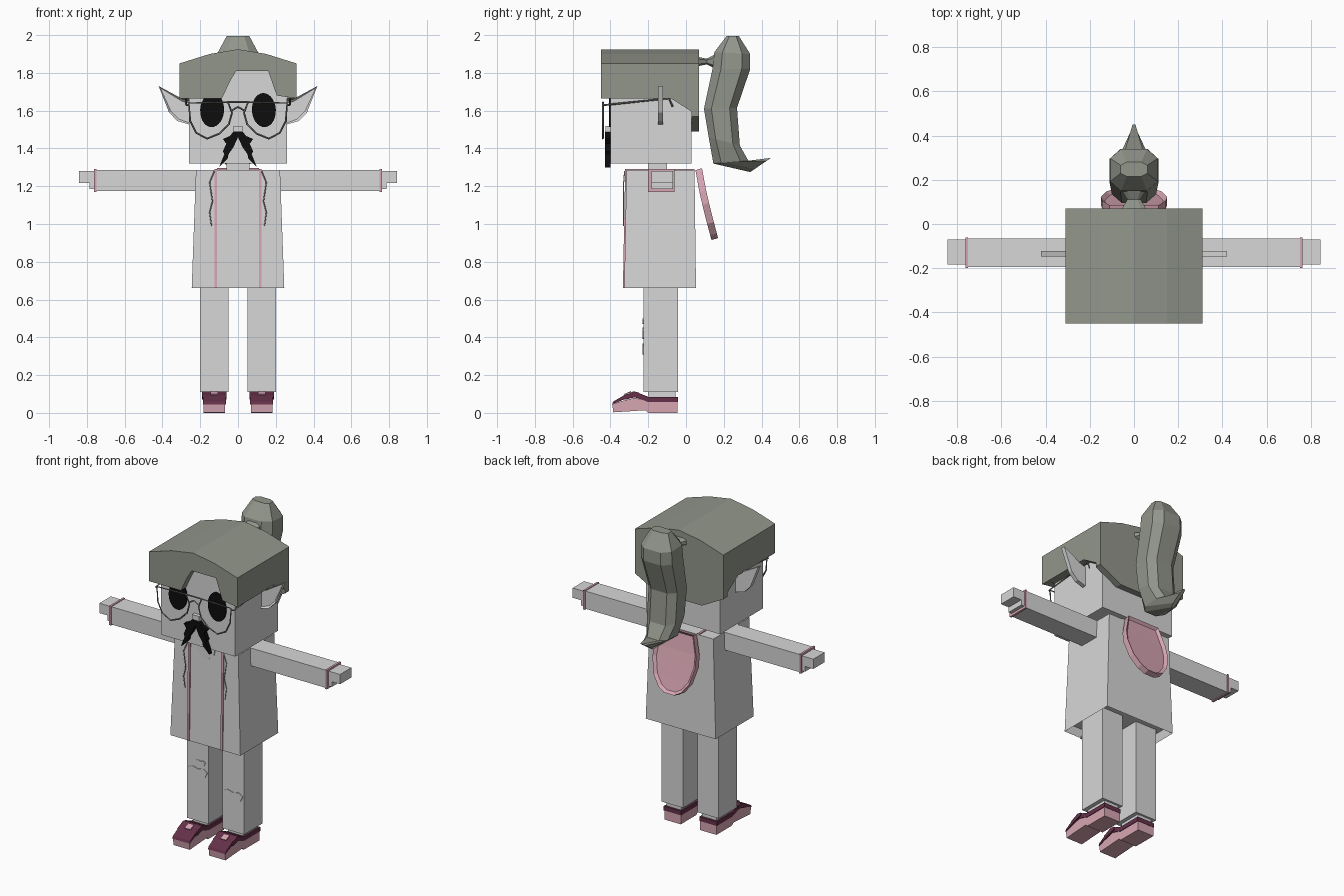
import bpy, bmesh, math
from mathutils import Vector

cube = bpy.data.objects.get("Cube")
if cube:
    bpy.data.objects.remove(cube, do_unlink=True)


def material(name, r, g, b):
    m = bpy.data.materials.new(name)
    m.use_nodes = True
    m.diffuse_color = (r, g, b, 1)
    m.node_tree.nodes["Principled BSDF"].inputs["Base Color"].default_value = (r, g, b, 1)
    return m


GREY = material("light grey", .68, .68, .68)
HAIR = material("olive grey", .29, .305, .26)
PINK = material("dusty pink", .68, .38, .45)
PLUM = material("dark plum", .13, .03, .066)
BLACK = material("black", .004, .004, .004)
WIRE = material("wire grey", .2, .2, .2)


def finish(name, bm, mat):
    bmesh.ops.recalc_face_normals(bm, faces=bm.faces)
    me = bpy.data.meshes.new(name)
    bm.to_mesh(me)
    bm.free()
    me.materials.append(mat)
    ob = bpy.data.objects.new(name, me)
    bpy.context.collection.objects.link(ob)
    return ob


def prism(name, pts, axis, a, b, mat):
    """Extrude a 2D outline from a to b along x (yz outline) or y (xz outline)."""
    bm = bmesh.new()
    place = (lambda p, t: (t, p[0], p[1])) if axis == "x" else (lambda p, t: (p[0], t, p[1]))
    face = bm.faces.new([bm.verts.new(place(p, a)) for p in pts])
    out = bmesh.ops.extrude_face_region(bm, geom=[face])
    shift = Vector(place((0, 0), b - a))
    bmesh.ops.translate(bm, vec=shift, verts=[v for v in out["geom"] if isinstance(v, bmesh.types.BMVert)])
    return finish(name, bm, mat)


def box(name, x, y, z, mat):
    return prism(name, [(x[0], z[0]), (x[1], z[0]), (x[1], z[1]), (x[0], z[1])], "y", y[0], y[1], mat)


def side_box(name, s, x, y, z, mat):
    return box(name, (s * x[0], s * x[1]), y, z, mat)


def loft(name, rings, mat):
    """Skin octagonal rings, each given by front (y, z), back (y, z) and half width."""
    bm = bmesh.new()
    loops = []
    for (fy, fz), (by, bz), w in rings:
        loop = []
        for u, v in ((1, .55), (.55, 1), (-.55, 1), (-1, .55), (-1, -.55), (-.55, -1), (.55, -1), (1, -.55)):
            t = (1 - u) / 2
            loop.append(bm.verts.new((v * w, fy + (by - fy) * t, fz + (bz - fz) * t)))
        loops.append(loop)
    for lo, hi in zip(loops, loops[1:]):
        for i in range(8):
            j = (i + 1) % 8
            bm.faces.new((lo[i], lo[j], hi[j], hi[i]))
    bm.faces.new(loops[0])
    bm.faces.new(loops[-1])
    return finish(name, bm, mat)


def wire(name, pts, radius, mat, cyclic=False):
    cu = bpy.data.curves.new(name, "CURVE")
    cu.dimensions = "3D"
    cu.bevel_depth = radius
    cu.bevel_resolution = 0
    sp = cu.splines.new("POLY")
    sp.points.add(len(pts) - 1)
    for q, p in zip(sp.points, pts):
        q.co = (*p, 1)
    sp.use_cyclic_u = cyclic
    cu.materials.append(mat)
    ob = bpy.data.objects.new(name, cu)
    bpy.context.collection.objects.link(ob)
    return ob


# Head, neck and nose
box("head", (-.26, .26), (-.4, .03), (1.32, 1.82), GREY)
box("neck", (-.06, .06), (-.2, -.1), (1.27, 1.33), GREY)
box("nose", (-.025, .025), (-.425, -.39), (1.48, 1.52), GREY)

# Hair: arched crown, side and back walls, cut fringe
arch = [(.31, 1.85), (.15, 1.9), (0, 1.925), (-.15, 1.9), (-.31, 1.85)]
prism("hair_crown", [(-.31, 1.8), (.31, 1.8)] + arch, "y", -.4, .07, HAIR)
prism("hair_fringe", [(-.31, 1.665), (-.085, 1.665), (-.04, 1.76), (-.01, 1.81), (.16, 1.81),
                      (.205, 1.68), (.31, 1.665)] + arch, "y", -.45, -.4, HAIR)
for s in (-1, 1):
    prism("hair_side", [(-.4, 1.8), (-.4, 1.665), (-.08, 1.665), (.07, 1.57), (.07, 1.8)],
          "x", s * .255, s * .31, HAIR)
prism("hair_back", [(-.31, 1.8), (-.31, 1.57), (-.16, 1.49), (.16, 1.49), (.31, 1.57), (.31, 1.8)],
      "y", .028, .07, HAIR)

# Ponytail with a pinched tie
loft("ponytail_tie", [((.06, 1.885), (.06, 1.835), .06), ((.11, 1.875), (.11, 1.845), .03),
                      ((.16, 1.9), (.16, 1.82), .06)], HAIR)
loft("ponytail", [((.215, 1.995), (.28, 1.995), .06), ((.15, 1.91), (.34, 1.9), .107),
                  ((.14, 1.82), (.34, 1.82), .11), ((.095, 1.61), (.27, 1.615), .1),
                  ((.12, 1.46), (.285, 1.415), .1), ((.145, 1.32), (.33, 1.335), .075),
                  ((.34, 1.275), (.45, 1.35), .012)], HAIR)

# Ears, eyes, moustache and glasses
for s in (-1, 1):
    ear = prism("ear", [(s * x, z) for x, z in ((.25, 1.65), (.29, 1.66), (.42, 1.73), (.365, 1.59),
                                                (.32, 1.545), (.25, 1.525))], "y", -.148, -.122, GREY)
    bm = bmesh.new()
    bm.from_mesh(ear.data)
    bm.faces.ensure_lookup_table()
    front = min(bm.faces, key=lambda f: f.calc_center_median().y)
    bmesh.ops.inset_region(bm, faces=[front], thickness=.012, depth=-.01)
    bm.to_mesh(ear.data)
    bm.free()

    tilt = s * .06
    oval = []
    for i in range(28):
        a = math.tau * i / 28
        dx, dz = .063 * math.cos(a), .09 * math.sin(a)
        oval.append((s * .137 + dx - tilt * dz, 1.603 + dz + tilt * dx))
    prism("eye", oval, "y", -.408, -.399, BLACK)

    prism("moustache", [(s * x, z) for x, z in ((0, 1.49), (.022, 1.49), (.045, 1.465), (.08, 1.45),
                        (.062, 1.425), (.08, 1.385), (.072, 1.37), (.1, 1.3), (.055, 1.345),
                        (.05, 1.37), (.025, 1.405), (0, 1.46))], "y", -.43, -.4, BLACK)

    lens = [(.26, 1.64), (.053, 1.645), (.032, 1.588), (.048, 1.53), (.1, 1.478),
            (.164, 1.452), (.222, 1.483), (.253, 1.546)]
    wire("glasses_rim", [(s * x, -.44, z) for x, z in lens], .005, WIRE, True)
    wire("glasses_temple", [(s * .26, -.44, 1.63), (s * .275, -.43, 1.63), (s * .275, -.09, 1.665),
                            (s * .275, -.07, 1.62)], .005, WIRE)
wire("glasses_top_bar", [(-.06, -.44, 1.645), (.06, -.44, 1.645)], .005, WIRE)
wire("glasses_bridge", [(-.035, -.44, 1.6), (0, -.44, 1.62), (.035, -.44, 1.6)], .005, WIRE)

# Flared coat with a hollow hem
bm = bmesh.new()
bmesh.ops.create_cube(bm, size=1)
for v in bm.verts:
    low = v.co.z < 0
    v.co.x *= .49 if low else .445
    v.co.y = (-.327 if low else -.315) if v.co.y < 0 else (.053 if low else .045)
    v.co.z = .66 if low else 1.285
hem = min(bm.faces, key=lambda f: f.calc_center_median().z)
bmesh.ops.inset_region(bm, faces=[hem], thickness=.02)
bmesh.ops.translate(bm, verts=list(hem.verts), vec=(0, 0, .05))
finish("coat", bm, GREY)
prism("shirt_neckline", [(-.065, 1.285), (-.055, 1.24), (-.02, 1.21), (.02, 1.21), (.055, 1.24),
                         (.065, 1.285)], "y", -.321, -.314, GREY)

for s in (-1, 1):
    # Coat trim, drawstring
    prism("coat_trim", [(-.322, 1.291), (-.334, .66), (-.322, .66), (-.31, 1.28), (.045, 1.28), (.045, 1.291)],
          "x", s * .11, s * .124, PINK)
    wire("drawstring", [(s * .125, -.325, 1.28), (s * .15, -.33, 1.22), (s * .135, -.33, 1.12),
                        (s * .15, -.33, 1.06), (s * .14, -.33, .99)], .003, GREY)

    # Arm, cuff and stepped hand
    side_box("sleeve", s, (.2, .758), (-.195, -.065), (1.175, 1.287), GREY)
    side_box("cuff", s, (.75, .763), (-.2, -.06), (1.17, 1.291), PINK)
    prism("hand", [(s * x, z) for x, z in ((.75, 1.28), (.843, 1.28), (.843, 1.218), (.785, 1.218),
                                           (.785, 1.185), (.75, 1.185))], "y", -.183, -.07, GREY)

    # Leg and ankle
    side_box("leg", s, (.05, .2), (-.225, -.042), (.11, .72), GREY)
    side_box("ankle", s, (.075, .175), (-.2, -.055), (.07, .12), GREY)

    # Shoe: pink body, plum upper, strap with buckle
    prism("shoe_body", [(-.385, .003), (-.39, .045), (-.35, .06), (-.27, .08), (-.2, .06), (-.045, .06),
                        (-.045, 0), (-.2, 0), (-.215, .014)], "x", s * .068, s * .182, PINK)
    prism("shoe_upper", [(-.392, .045), (-.385, .06), (-.325, .095), (-.27, .113), (-.2, .085),
                         (-.043, .085), (-.043, .058), (-.2, .058), (-.27, .082), (-.33, .07)],
          "x", s * .064, s * .186, PLUM)
    prism("shoe_strap", [(-.34, .085), (-.28, .113), (-.25, .108), (-.25, .09), (-.32, .07)],
          "x", s * .06, s * .19, PLUM)
    prism("shoe_buckle", [(-.325, .094), (-.29, .11), (-.29, .116), (-.328, .1)],
          "x", s * .105, s * .145, PINK)

# Torn knee patches
rip = [(0, .045), (.03, .06), (.07, .05), (.11, .058), (.137, .04), (.12, .005), (.07, 0), (.02, .01)]
for x0, z0, k in ((-.192, .392, 1.0), (-.137, .47, .5), (.056, .308, 1.0)):
    prism("knee_rip", [(x0 + x * k, z0 + z * k) for x, z in rip], "y", -.229, -.224, GREY)

# Hanging hood: tapered outline bent outward, with a raised rim
half = [(.11, 1.285), (.145, 1.17), (.15, 1.1), (.125, 1.0), (.08, .94), (.035, .915)]
bm = bmesh.new()
rows = []
for x, z in half:
    drop = (1.285 - z) / .37
    y = .05 + .085 * drop ** 1.2
    rows.append([bm.verts.new((sx * x, y + d, z + d * .3))
                 for sx, d in ((-1, 0), (1, 0), (1, .035), (-1, .035))])
for a, b in zip(rows, rows[1:]):
    for i in range(4):
        j = (i + 1) % 4
        bm.faces.new((a[i], a[j], b[j], b[i]))
bm.faces.new(rows[0])
bm.faces.new(rows[-1])
bmesh.ops.recalc_face_normals(bm, faces=bm.faces)
outer = [f for f in bm.faces if f.normal.y > .7]
bmesh.ops.inset_region(bm, faces=outer, thickness=.018, depth=-.015)
finish("hood", bm, PINK)
